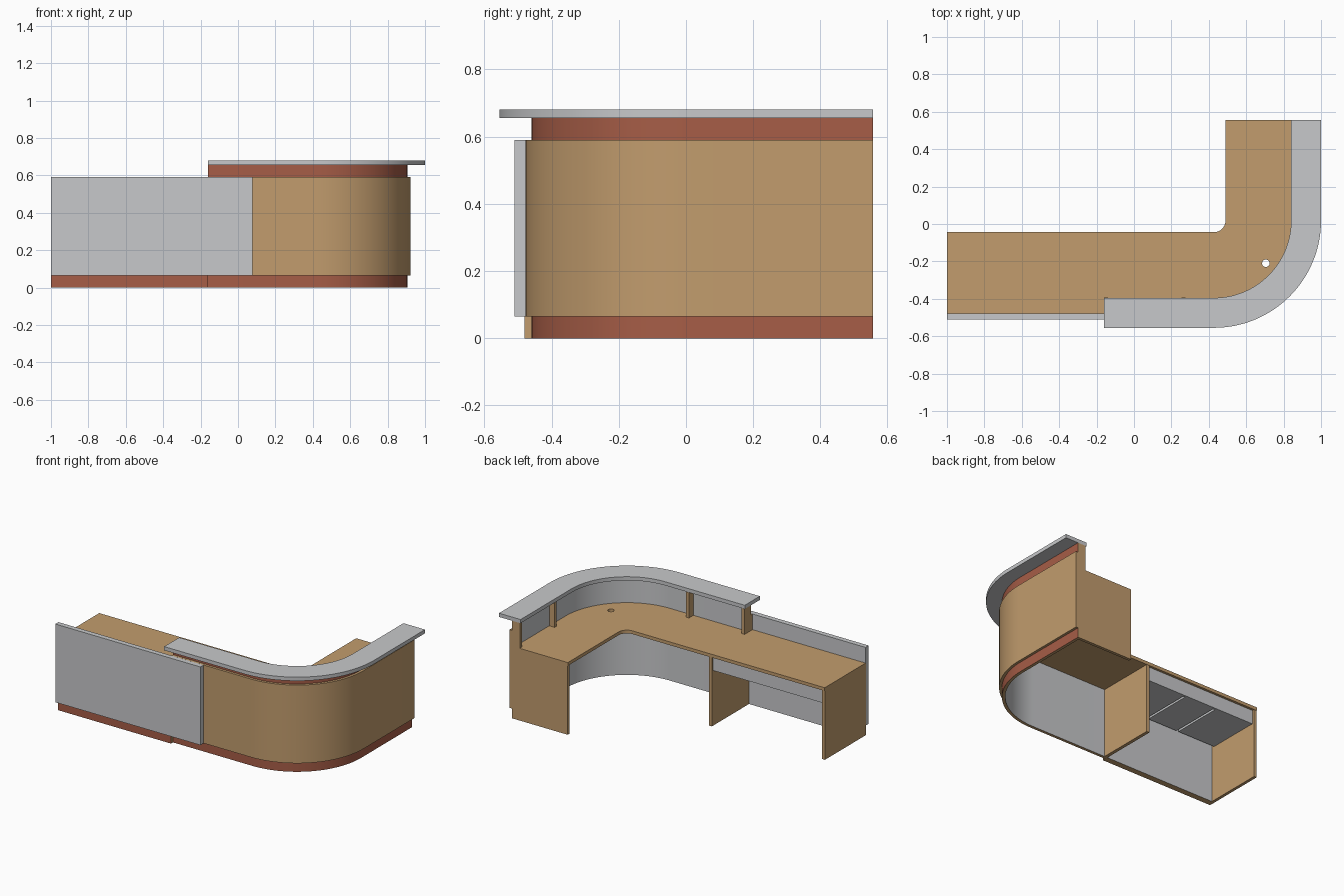
import bpy, bmesh, math

if "Cube" in bpy.data.objects:
    bpy.data.objects.remove(bpy.data.objects["Cube"])

CX, CY = 0.427, 0.018      # centre shared by every curved layer
Y_END = 0.556


def material(name, rgb):
    m = bpy.data.materials.new(name)
    m.diffuse_color = (*rgb, 1)
    m.use_nodes = True
    m.node_tree.nodes["Principled BSDF"].inputs["Base Color"].default_value = m.diffuse_color
    return m


WOOD = material("light_wood", (0.54, 0.335, 0.155))
RED = material("brick_red", (0.385, 0.11, 0.063))
GREY = material("light_grey", (0.575, 0.582, 0.595))


def finish(name, bm, mats):
    bmesh.ops.recalc_face_normals(bm, faces=bm.faces)
    me = bpy.data.meshes.new(name)
    bm.to_mesh(me)
    bm.free()
    ob = bpy.data.objects.new(name, me)
    bpy.context.collection.objects.link(ob)
    for m in mats:
        me.materials.append(m)
    return ob


def box(name, x0, x1, y0, y1, z0, z1, rest, front=None, back=None):
    """Box with optional own colours on the front (-y) and back (+y)."""
    bm = bmesh.new()
    bmesh.ops.create_cube(bm, size=1)
    for v in bm.verts:
        v.co = (x1 if v.co.x > 0 else x0, y1 if v.co.y > 0 else y0,
                z1 if v.co.z > 0 else z0)
    bm.normal_update()
    for f in bm.faces:
        if f.normal.y < -0.5:
            f.material_index = 1
        elif f.normal.y > 0.5:
            f.material_index = 2
    return finish(name, bm, [rest, front or rest, back or rest])


def sweep(name, x0, r0, r1, z0, z1, rest, inner=None, outer=None, n=32):
    """Layer following the counter: straight run, quarter bend, straight run."""
    def path(r):
        pts = [(x0, CY - r)]
        for i in range(n + 1):
            a = -math.pi / 2 + math.pi / 2 * i / n
            pts.append((CX + r * math.cos(a), CY + r * math.sin(a)))
        return pts + [(CX + r, Y_END)]
    bm = bmesh.new()
    rings = []
    for (xa, ya), (xb, yb) in zip(path(r0), path(r1)):
        rings.append([bm.verts.new(c) for c in
                      ((xa, ya, z0), (xb, yb, z0), (xb, yb, z1), (xa, ya, z1))])
    for p, q in zip(rings, rings[1:]):
        for k in range(4):
            f = bm.faces.new((p[k], p[(k + 1) % 4], q[(k + 1) % 4], q[k]))
            f.material_index = {1: 2, 3: 1}.get(k, 0)
    bm.faces.new(rings[0])
    bm.faces.new(rings[-1])
    ob = finish(name, bm, [rest, inner or rest, outer or rest])
    bpy.ops.object.select_all(action='DESELECT')
    ob.select_set(True)
    bpy.context.view_layer.objects.active = ob
    bpy.ops.object.shade_smooth_by_angle(angle=math.radians(30))
    return ob


# Curved layers: counter, core wall, outer cladding, desk
sweep("counter_top", -0.16, 0.413, 0.573, 0.655, 0.68, GREY)
sweep("core_wall", -0.16, 0.458, 0.478, 0, 0.655, WOOD, GREY, RED)
sweep("curved_cladding", -0.16, 0.478, 0.495, 0.065, 0.59, WOOD)
desk = sweep("desk_top", -1, 0.062, 0.458, 0.463, 0.485, WOOD)

# Cable hole through the desk
bm = bmesh.new()
bmesh.ops.create_cone(bm, cap_ends=True, segments=24, radius1=0.02,
                      radius2=0.02, depth=0.2)
bmesh.ops.translate(bm, verts=bm.verts, vec=(0.705, -0.21, 0.475))
cutter = finish("cable_hole_cutter", bm, [WOOD])
cutter.hide_render = True
cutter.hide_viewport = True
cut = desk.modifiers.new("cable_hole", 'BOOLEAN')
cut.operation = 'DIFFERENCE'
cut.solver = 'EXACT'
cut.object = cutter

# Straight front: backing board with red kick, grey facing panel
box("straight_board", -1, -0.16, -0.481, -0.44, 0, 0.485, WOOD, RED, GREY)
box("front_panel", -1, 0.078, -0.511, -0.4775, 0.065, 0.59, GREY)

# Upright panels carrying the desk
box("left_end_panel", -1, -0.98, -0.46, -0.046, 0, 0.463, WOOD)
box("divider_panel", -0.16, -0.138, -0.45, -0.046, 0, 0.463, WOOD)
box("right_end_panel", 0.49, 0.886, Y_END - 0.02, Y_END, 0, 0.463, WOOD)

# Small supports between the desk and the counter
for i, x in enumerate((-0.16, 0.253)):
    box(f"counter_support_{i + 1}", x, x + 0.022, -0.441, -0.393, 0.485, 0.655, WOOD)
for i, y in enumerate((0.165, Y_END - 0.022)):
    box(f"counter_support_{i + 3}", 0.845, 0.886, y, y + 0.022, 0.485, 0.655, WOOD)

# Drawers under the straight desk, behind one long apron
box("drawer_apron", -0.98, -0.16, -0.075, -0.06, 0.37, 0.463, GREY)
for i, (a, b) in enumerate(((-0.98, -0.70), (-0.685, -0.465), (-0.45, -0.16))):
    box(f"drawer_{i + 1}", a, b, -0.42, -0.075, 0.372, 0.463, GREY)
